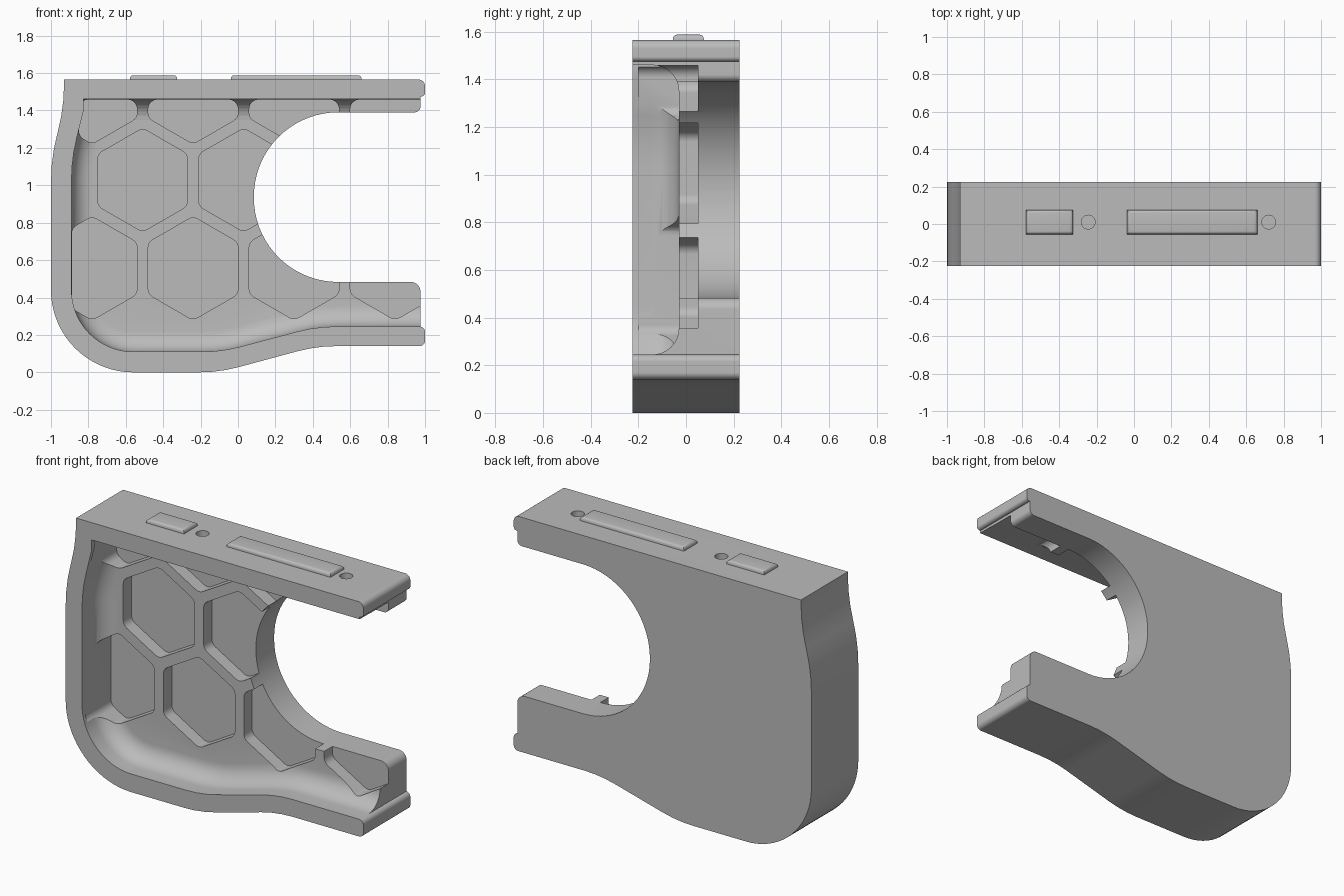
import bpy, bmesh, math
from mathutils import Vector, Matrix

cube = bpy.data.objects.get("Cube")
if cube:
    bpy.data.objects.remove(cube, do_unlink=True)

grey = bpy.data.materials.new("plain grey")
grey.use_nodes = True
GREY = (0.5, 0.5, 0.5, 1)
grey.diffuse_color = GREY
grey.node_tree.nodes["Principled BSDF"].inputs["Base Color"].default_value = GREY


def rounded(corners):
    """Outline from (x, z, radius) corners, each replaced by a tangent arc."""
    out = []
    for i, (x, z, r) in enumerate(corners):
        p = Vector((x, z))
        a = (Vector(corners[i - 1][:2]) - p).normalized()
        b = (Vector(corners[(i + 1) % len(corners)][:2]) - p).normalized()
        if r == 0:
            out.append(p)
            continue
        half = a.angle(b) / 2
        centre = p + (a + b).normalized() * (r / math.sin(half))
        reach = r / math.tan(half)
        start, end = p + a * reach - centre, p + b * reach - centre
        turn = start.angle_signed(end)
        steps = max(3, round(abs(turn) / math.radians(5)))
        for k in range(steps + 1):
            out.append(centre + Matrix.Rotation(-turn * k / steps, 2) @ start)
    return out


def prism(bm, outline, y0, y1):
    face = bm.faces.new([bm.verts.new((p.x, y0, p.y)) for p in outline])
    ext = bmesh.ops.extrude_face_region(bm, geom=[face])
    moved = [v for v in ext["geom"] if isinstance(v, bmesh.types.BMVert)]
    bmesh.ops.translate(bm, verts=moved, vec=(0, y1 - y0, 0))


def make(name, bm):
    bmesh.ops.recalc_face_normals(bm, faces=bm.faces)
    mesh = bpy.data.meshes.new(name)
    bm.to_mesh(mesh)
    bm.free()
    mesh.materials.append(grey)
    obj = bpy.data.objects.new(name, mesh)
    bpy.context.collection.objects.link(obj)
    return obj


def activate(obj):
    bpy.ops.object.select_all(action='DESELECT')
    obj.select_set(True)
    bpy.context.view_layer.objects.active = obj


def cut(target, cutter):
    cutter.hide_render = True
    mod = target.modifiers.new("cut", 'BOOLEAN')
    mod.operation, mod.solver, mod.object = 'DIFFERENCE', 'EXACT', cutter
    activate(target)
    bpy.ops.object.modifier_apply(modifier=mod.name)
    bpy.data.objects.remove(cutter, do_unlink=True)


def clip(poly, axis, limit, sign):
    """Keep the part of a polygon where sign * coordinate <= sign * limit."""
    out = []
    for i, q in enumerate(poly):
        p = poly[i - 1]
        dp, dq = sign * (p[axis] - limit), sign * (q[axis] - limit)
        if dp * dq < 0:
            out.append(p.lerp(q, dp / (dp - dq)))
        if dq <= 0:
            out.append(q)
    return out


# C-shaped body
DEPTH, FLOOR, POCKET = 0.225, -0.03, 0.05
bm = bmesh.new()
prism(bm, rounded([
    (-0.93, 1.565, 0), (-0.93, 1.41, 1), (-1, 1.15, 1), (-1, 0, 0.44),
    (-0.1, 0, 0.8), (0.42, 0.14, 0.8), (1, 0.14, 0.03), (1, 0.245, 0.03),
    (0.975, 0.245, 0), (0.975, 0.483, 0.05), (0.085, 0.483, 0.45),
    (0.085, 1.39, 0.45), (0.975, 1.39, 0.03), (0.975, 1.475, 0),
    (1, 1.475, 0.02), (1, 1.565, 0.035)]), -DEPTH, DEPTH)
body = make("body", bm)

# front recess with a filleted floor
bm = bmesh.new()
prism(bm, rounded([
    (-0.825, 1.46, 0), (-0.825, 1.40, 0), (-0.89, 1.14, 0.9), (-0.89, 0.11, 0.33),
    (-0.09, 0.11, 0.8), (0.42, 0.245, 0.8), (1.2, 0.245, 0), (1.2, 1.46, 0)]),
    -0.4, FLOOR)
bm.normal_update()
floor_edges = [e for e in bm.edges if all(abs(v.co.y - FLOOR) < 1e-4 for v in e.verts)]
bmesh.ops.bevel(bm, geom=floor_edges, offset=0.11, segments=8, profile=0.5,
                affect='EDGES', clamp_overlap=False)
cut(body, make("recess_cutter", bm))

# honeycomb pockets
PITCH, RADIUS = 0.54, 0.24 / math.cos(math.pi / 6)
bm = bmesh.new()
for z, xs, left in ((0.556, (-0.78, -0.24, 0.30, 0.84), -0.888),
                    (1.028, (-0.51, 0.03), -0.888),
                    (1.498, (-0.78, -0.24, 0.30, 0.84), -0.85)):
    for x in xs:
        hexagon = [Vector((x + RADIUS * math.sin(k * math.pi / 3),
                           z + RADIUS * math.cos(k * math.pi / 3))) for k in range(6)]
        hexagon = clip(clip(hexagon, 0, left, -1), 1, 1.458, 1)
        prism(bm, rounded([(p.x, p.y, 0.05) for p in hexagon]), -0.2, POCKET)
cut(body, make("pocket_cutter", bm))

# small round holes in the top
bm = bmesh.new()
for x in (-0.245, 0.72):
    bmesh.ops.create_cone(bm, cap_ends=True, segments=32, radius1=0.037, radius2=0.037,
                          depth=0.1, matrix=Matrix.Translation((x, 0.01, 1.565)))
cut(body, make("hole_cutter", bm))
parts = [body]

# raised buttons on the top
for name, x0, x1 in (("short_button", -0.578, -0.325), ("long_button", -0.038, 0.66)):
    bm = bmesh.new()
    size = Matrix.Diagonal((x1 - x0, 0.13, 0.04, 1))
    bmesh.ops.create_cube(bm, size=1,
                          matrix=Matrix.Translation(((x0 + x1) / 2, 0.01, 1.568)) @ size)
    top = [e for e in bm.edges if all(v.co.z > 1.57 for v in e.verts)]
    bmesh.ops.bevel(bm, geom=top, offset=0.018, segments=4, profile=0.5, affect='EDGES')
    parts.append(make(name, bm))

for part in parts:
    activate(part)
    bpy.ops.object.shade_smooth_by_angle(angle=math.radians(30))
